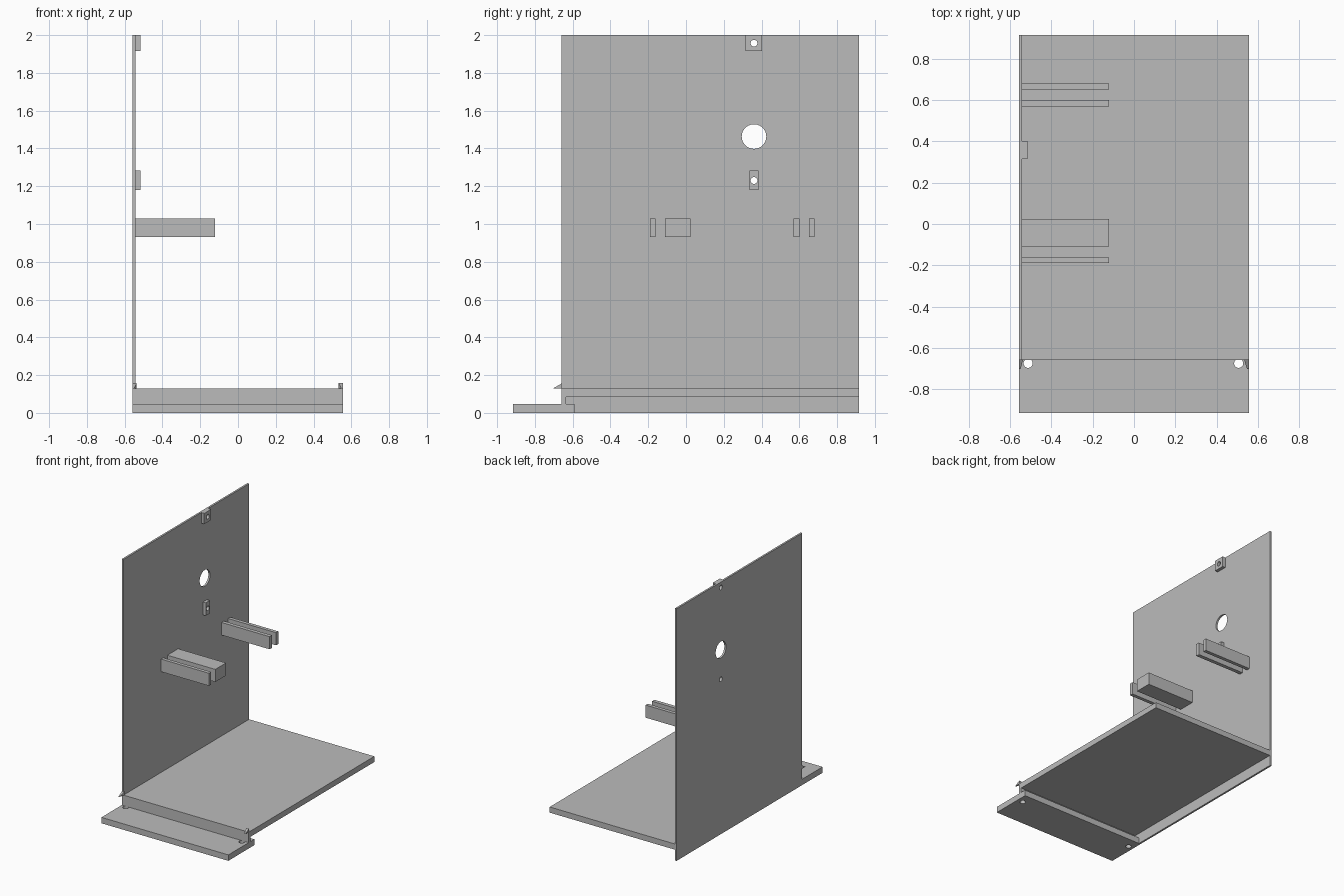
import bpy, bmesh, math
from mathutils import Matrix, Vector

cube = bpy.data.objects.get("Cube")
if cube:
    bpy.data.objects.remove(cube, do_unlink=True)

grey = bpy.data.materials.new("light grey")
grey.use_nodes = True
tone = (0.5, 0.5, 0.5, 1)
grey.diffuse_color = tone
grey.node_tree.nodes["Principled BSDF"].inputs["Base Color"].default_value = tone

LEFT, RIGHT = 0.556, -0.558      # outer sides
INNER = -0.543                   # inner face of the side wall
BACK, STEP, FRONT = 0.915, -0.66, -0.915
FLOOR_TOP, LIP_TOP = 0.13, 0.047


def add_object(name, bm):
    bmesh.ops.recalc_face_normals(bm, faces=bm.faces)
    mesh = bpy.data.meshes.new(name)
    bm.to_mesh(mesh)
    bm.free()
    mesh.materials.append(grey)
    obj = bpy.data.objects.new(name, mesh)
    bpy.context.collection.objects.link(obj)
    return obj


def box(name, x, y, z):
    bm = bmesh.new()
    lo, hi = Vector((x[0], y[0], z[0])), Vector((x[1], y[1], z[1]))
    matrix = Matrix.Translation((lo + hi) / 2) @ Matrix.Diagonal((*(hi - lo), 1))
    bmesh.ops.create_cube(bm, size=1, matrix=matrix)
    return add_object(name, bm)


def extrude_x(name, x, profile):
    bm = bmesh.new()
    face = bm.faces.new([bm.verts.new((x[0], y, z)) for y, z in profile])
    new = bmesh.ops.extrude_face_region(bm, geom=[face])["geom"]
    moved = [v for v in new if isinstance(v, bmesh.types.BMVert)]
    bmesh.ops.translate(bm, verts=moved, vec=(x[1] - x[0], 0, 0))
    return add_object(name, bm)


def drill(obj, centre, radius, axis):
    """Cut a round hole through obj along the given axis."""
    bm = bmesh.new()
    turn = Matrix.Rotation(math.pi / 2, 4, "Y") if axis == "X" else Matrix()
    bmesh.ops.create_cone(bm, cap_ends=True, segments=40, radius1=radius, radius2=radius,
                          depth=0.3, matrix=Matrix.Translation(centre) @ turn)
    cutter = add_object("hole_cutter", bm)
    cutter.hide_render = True
    mod = obj.modifiers.new("hole", "BOOLEAN")
    mod.operation, mod.solver, mod.object = "DIFFERENCE", "EXACT", cutter
    bpy.context.view_layer.objects.active = obj
    bpy.ops.object.modifier_apply(modifier=mod.name)
    bpy.data.objects.remove(cutter, do_unlink=True)


# Side wall with a cable hole and two screw holes
wall = box("side_wall", (RIGHT, INNER), (STEP, BACK), (0, 2))
HOLE_Y = 0.36
drill(wall, (INNER, HOLE_Y, 1.463), 0.065, "X")

# Screw tabs, drilled together with the wall
for name, y, z, hole_z in (("upper_screw_tab", (0.315, 0.402), (1.915, 2), 1.957),
                           ("lower_screw_tab", (0.335, 0.385), (1.18, 1.282), 1.23)):
    tab = box(name, (INNER, -0.517), y, z)
    for part in (tab, wall):
        drill(part, (INNER, HOLE_Y, hole_z), 0.018, "X")

# Floor with its downturned front edge
extrude_x("floor", (INNER, LEFT),
          [(STEP, LIP_TOP), (-0.635, LIP_TOP), (-0.635, 0.085), (BACK, 0.085),
           (BACK, FLOOR_TOP), (STEP, FLOOR_TOP)])

# Front lip with a hole at each end
lip = box("front_lip", (RIGHT, LEFT), (FRONT, -0.59), (0, LIP_TOP))
for x in (-0.513, 0.507):
    drill(lip, (x, -0.675, LIP_TOP / 2), 0.022, "Z")

# Bracket arms standing out from the wall
for name, y in (("front_thin_arm", (-0.19, -0.162)), ("front_wide_arm", (-0.11, 0.025)),
                ("rear_front_arm", (0.57, 0.6)), ("rear_back_arm", (0.652, 0.68))):
    box(name, (INNER, -0.122), y, (0.93, 1.03))

# Small pointed catches at the front corners
for name, outer, inner in (("right_catch", RIGHT, -0.537), ("left_catch", LEFT, 0.533)):
    bm = bmesh.new()
    for x in (outer, inner):
        for z in (FLOOR_TOP, 0.157):
            bm.verts.new((x, STEP + 0.004, z))
    for x in (outer, outer * 0.985):
        bm.verts.new((x, -0.703, FLOOR_TOP))
    bmesh.ops.convex_hull(bm, input=bm.verts)
    add_object(name, bm)
